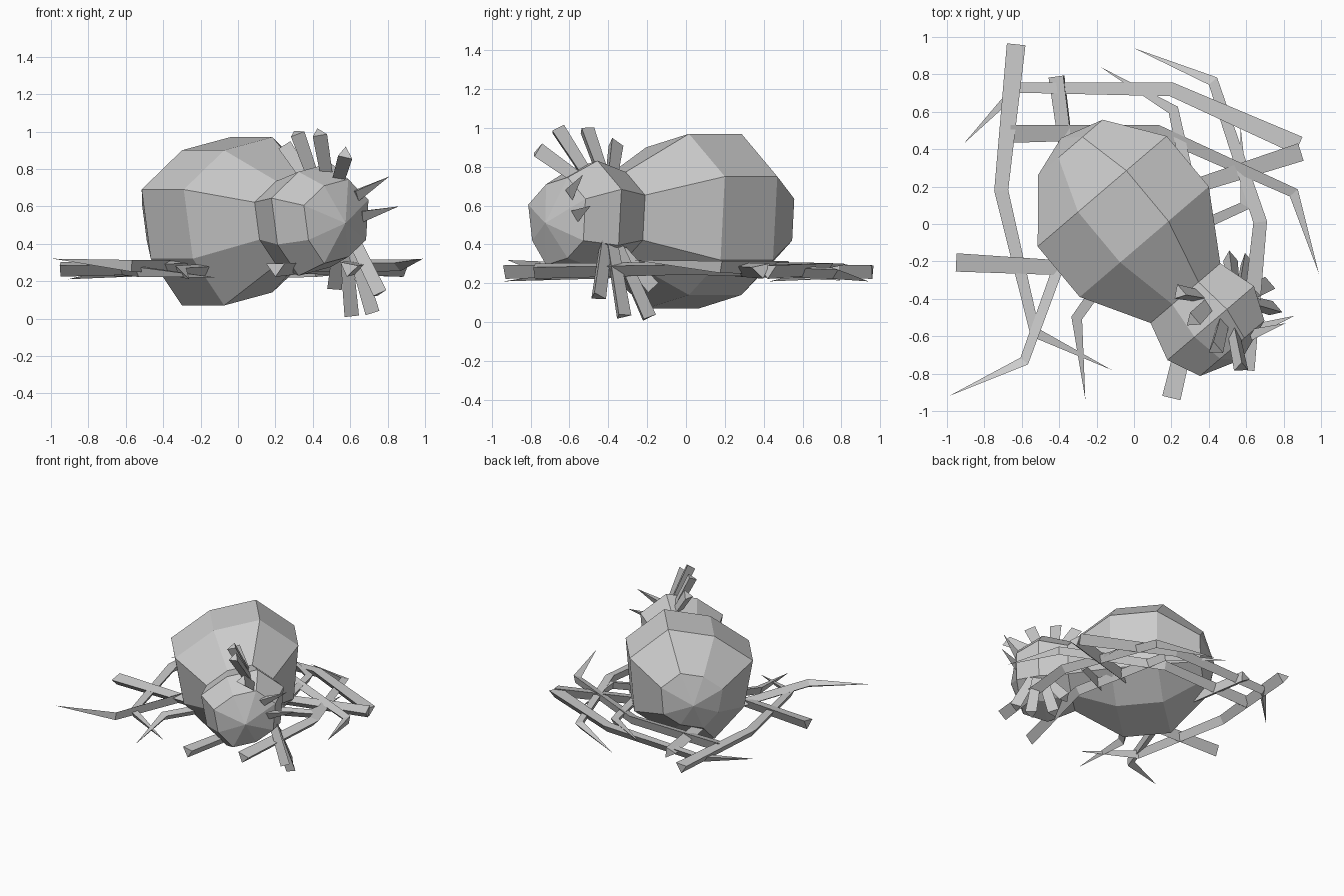
import bpy, bmesh
from mathutils import Vector, Matrix

if "Cube" in bpy.data.objects:
    bpy.data.objects.remove(bpy.data.objects["Cube"])


def finish(bm, name):
    bmesh.ops.remove_doubles(bm, verts=bm.verts, dist=1e-4)
    bmesh.ops.recalc_face_normals(bm, faces=bm.faces)
    me = bpy.data.meshes.new(name)
    bm.to_mesh(me)
    bm.free()
    ob = bpy.data.objects.new(name, me)
    bpy.context.collection.objects.link(ob)


def bridge(bm, a, b):
    n = len(a)
    for i in range(n):
        bm.faces.new((a[i], a[(i + 1) % n], b[(i + 1) % n], b[i]))


def strip(name, pts, widths, heights, up=Vector((0, 0, 1)), roll=0.0):
    """Three-sided stick along a path, flat side up; zero width makes a point."""
    bm = bmesh.new()
    pts = [Vector(p) for p in pts]
    rings = []
    for i, p in enumerate(pts):
        t = sum(((pts[j + 1] - pts[j]).normalized()
                 for j in (i - 1, i) if 0 <= j < len(pts) - 1), Vector())
        side = t.cross(up).normalized()
        top = side.cross(t).normalized()
        turn = Matrix.Rotation(roll, 3, t.normalized())
        s, h = turn @ side * widths[i] / 2, turn @ top * heights[i]
        rings.append([bm.verts.new(p + q) for q in (s + h * .4, h * .4 - s, -h * .6)])
    for a, b in zip(rings, rings[1:]):
        bridge(bm, a, b)
    bm.faces.new(rings[0])
    bm.faces.new(rings[-1])
    bmesh.ops.dissolve_degenerate(bm, edges=bm.edges, dist=1e-4)
    finish(bm, name)


# Bird body and head: eight-sided rings lofted from tail to face
SIDE = Vector((0.76, 0.65, 0))
SECTION = [(-.454, .17), (-.17, .38), (.17, .45), (.454, .23),
           (.42, -.20), (.17, -.38), (-.17, -.45), (-.39, -.20)]
RINGS = [((-.34, .41, .52), .5), ((-.17, .175, .52), 1), ((.055, -.095, .52), 1),
         ((.275, -.37, .53), .54), ((.41, -.53, .53), .67), ((.525, -.665, .52), .5)]
bm = bmesh.new()
loops = []
for c, s in RINGS:
    loops.append([bm.verts.new(Vector(c) + SIDE * u * s + Vector((0, 0, w * s)))
                  for u, w in SECTION])
for a, b in zip(loops, loops[1:]):
    bridge(bm, a, b)
for loop, pole in ((loops[0], (-.39, .46, .51)), (loops[-1], (.575, -.725, .51))):
    v = bm.verts.new(pole)
    for i in range(8):
        bm.faces.new((loop[i], loop[(i + 1) % 8], v))
finish(bm, "bird_body")

# Crest and throat feathers: base, tip
FEATHERS = {
    "crest_feather": [((.53, -.57, .74), (.57, -.77, .88)), ((.47, -.52, .76), (.43, -.67, .99)),
                      ((.39, -.44, .77), (.31, -.52, .99)), ((.35, -.39, .76), (.24, -.37, .92))],
    "throat_feather": [((.61, -.42, .42), (.75, -.46, .13)), ((.60, -.39, .40), (.71, -.33, .03)),
                       ((.57, -.36, .38), (.60, -.20, .02)), ((.53, -.34, .36), (.51, -.18, .17))],
}
for name, items in FEATHERS.items():
    for i, path in enumerate(items):
        strip(f"{name}_{i + 1}", path, (.07, .085), (.055, .065), SIDE)

# Two beak spikes
for name, a, b in (("upper_beak", (.63, -.59, .66), (.81, -.53, .76)),
                   ("lower_beak", (.66, -.56, .55), (.86, -.49, .60))):
    strip(name, (a, b), (.06, 0), (.06, 0))

# Nest twigs: wide butt, two bends, pointed tip (height and roll of each last)
TWIGS = [
    [(-.63, .96), (-.71, .18), (-.53, -.58), (-.12, -.78), .22, 0],
    [(-.40, .79), (-.30, .02), (-.58, -.74), (-.99, -.92), .32, 2.6],
    [(-.66, .49), (.13, .50), (.86, .17), (.99, -.27), .32, .3],
    [(.88, .42), (.20, .72), (-.62, .73), (-.91, .43), .21, 0],
    [(.59, -.78), (.67, .01), (.42, .76), (0, .94), .21, .2],
    [(.20, -.93), (.38, -.17), (.21, .61), (-.18, .84), .30, 0],
    [(-.95, -.20), (-.17, -.24), (.59, .10), (.57, .52), .27, .2],
    [(.89, .39), (.15, .15), (-.31, -.50), (-.26, -.94), .21, -.2],
]
for i, (a, b, c, d, tip_z, roll) in enumerate(TWIGS):
    bend_z = .285 if tip_z > .25 else .255
    path = [(*a, .265), (*b, .28), (*c, bend_z), (*d, tip_z)]
    strip(f"nest_twig_{i + 1}", path, (.10, .075, .06, 0), (.07, .06, .055, 0), roll=roll)
